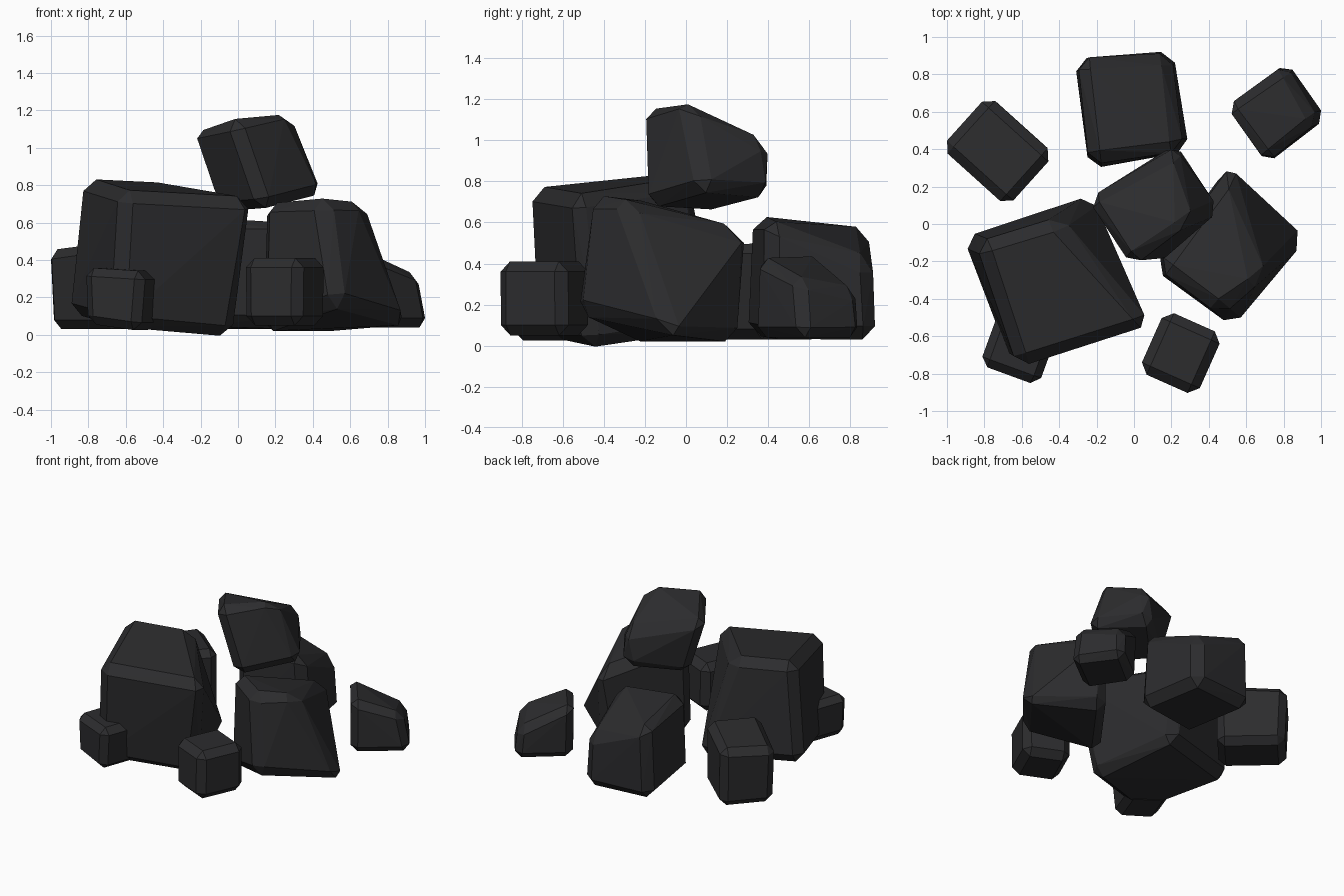
import bpy, bmesh
from math import cos, sin, radians

if "Cube" in bpy.data.objects:
    bpy.data.objects.remove(bpy.data.objects["Cube"])


def rock(name, bottom, top, bevel):
    """Chipped convex block from a lower and an upper ring of four corners."""
    bm = bmesh.new()
    b = [bm.verts.new(p) for p in bottom]
    t = [bm.verts.new(p) for p in top]
    bm.faces.new(b[::-1])
    bm.faces.new(t)
    for i in range(4):
        j = (i + 1) % 4
        bm.faces.new((b[i], b[j], t[j], t[i]))
    bmesh.ops.recalc_face_normals(bm, faces=bm.faces[:])
    bmesh.ops.bevel(bm, geom=bm.edges[:], offset=bevel, segments=1,
                    profile=0.5, affect='EDGES')
    points = [v.co.copy() for v in bm.verts]
    bm.free()

    # Hull makes every twisted side fold outwards
    bm = bmesh.new()
    for p in points:
        bm.verts.new(p)
    bmesh.ops.convex_hull(bm, input=bm.verts[:])
    bmesh.ops.delete(bm, geom=[v for v in bm.verts if not v.link_faces], context='VERTS')
    bmesh.ops.dissolve_limit(bm, angle_limit=radians(1.5), verts=bm.verts[:], edges=bm.edges[:])
    bmesh.ops.recalc_face_normals(bm, faces=bm.faces[:])
    me = bpy.data.meshes.new(name)
    bm.to_mesh(me)
    bm.free()
    ob = bpy.data.objects.new(name, me)
    bpy.context.collection.objects.link(ob)
    mat = bpy.data.materials.get("coal") or bpy.data.materials.new("coal")
    mat.diffuse_color = (0.025, 0.025, 0.027, 1)
    mat.use_nodes = True
    mat.node_tree.nodes["Principled BSDF"].inputs["Base Color"].default_value = mat.diffuse_color
    me.materials.append(mat)
    return ob


def ring(cx, cy, sx, sy, angle, heights):
    """Rotated rectangle of corners with one height per corner."""
    c, s = cos(radians(angle)), sin(radians(angle))
    signs = ((-1, -1), (1, -1), (1, 1), (-1, 1))
    return [(cx + (u * sx * c - v * sy * s) / 2,
             cy + (u * sx * s + v * sy * c) / 2, z)
            for (u, v), z in zip(signs, heights)]


# Large rocks: corners in order left, front, right, back
rock("large_left_rock",
     [(-0.92, -0.07, 0.11), (-0.66, -0.74, 0.04), (-0.02, -0.48, -0.02), (-0.20, 0.17, 0.08)],
     [(-0.84, -0.10, 0.84), (-0.62, -0.77, 0.77), (0.11, -0.54, 0.73), (-0.41, 0.03, 0.82)],
     0.065)
rock("large_right_rock",
     [(0.10, -0.24, 0.00), (0.54, -0.56, 0.17), (0.95, -0.05, 0.04), (0.48, 0.28, 0.02)],
     [(0.12, -0.23, 0.72), (0.45, -0.48, 0.73), (0.68, -0.32, 0.73), (0.54, 0.34, 0.55)],
     0.065)
rock("top_rock",
     [(-0.12, 0.13, 0.65), (0.14, -0.22, 0.67), (0.49, 0.09, 0.76), (0.19, 0.44, 0.73)],
     [(-0.27, 0.14, 1.10), (-0.03, -0.23, 1.15), (0.27, -0.01, 1.22), (0.27, 0.42, 0.98)],
     0.06)
rock("back_rock",
     [(-0.32, 0.88, 0.03), (-0.24, 0.29, 0.05), (0.30, 0.39, 0.03), (0.21, 0.93, 0.03)],
     [(-0.30, 0.89, 0.60), (-0.24, 0.32, 0.63), (0.26, 0.39, 0.63), (0.20, 0.91, 0.40)],
     0.065)

# Small loose rocks
rock("small_left_rock",
     ring(-0.72, 0.39, 0.37, 0.46, 48, (0.03, 0.03, 0.03, 0.03)),
     ring(-0.73, 0.39, 0.38, 0.48, 48, (0.50, 0.50, 0.47, 0.45)), 0.05)
rock("small_front_right_rock",
     ring(0.25, -0.69, 0.33, 0.36, -24, (0.05,) * 4),
     ring(0.25, -0.69, 0.34, 0.36, -24, (0.41,) * 4), 0.05)
rock("small_front_left_rock",
     ring(-0.62, -0.65, 0.30, 0.32, -20, (0.06, 0.02, 0.02, 0.06)),
     ring(-0.61, -0.65, 0.34, 0.34, -20, (0.36, 0.34, 0.34, 0.36)), 0.045)
rock("small_back_right_rock",
     [(0.51, 0.62, 0.04), (0.71, 0.32, 0.04), (1.04, 0.57, 0.04), (0.82, 0.87, 0.04)],
     [(0.49, 0.63, 0.46), (0.71, 0.33, 0.44), (0.98, 0.55, 0.33), (0.81, 0.85, 0.26)],
     0.05)
